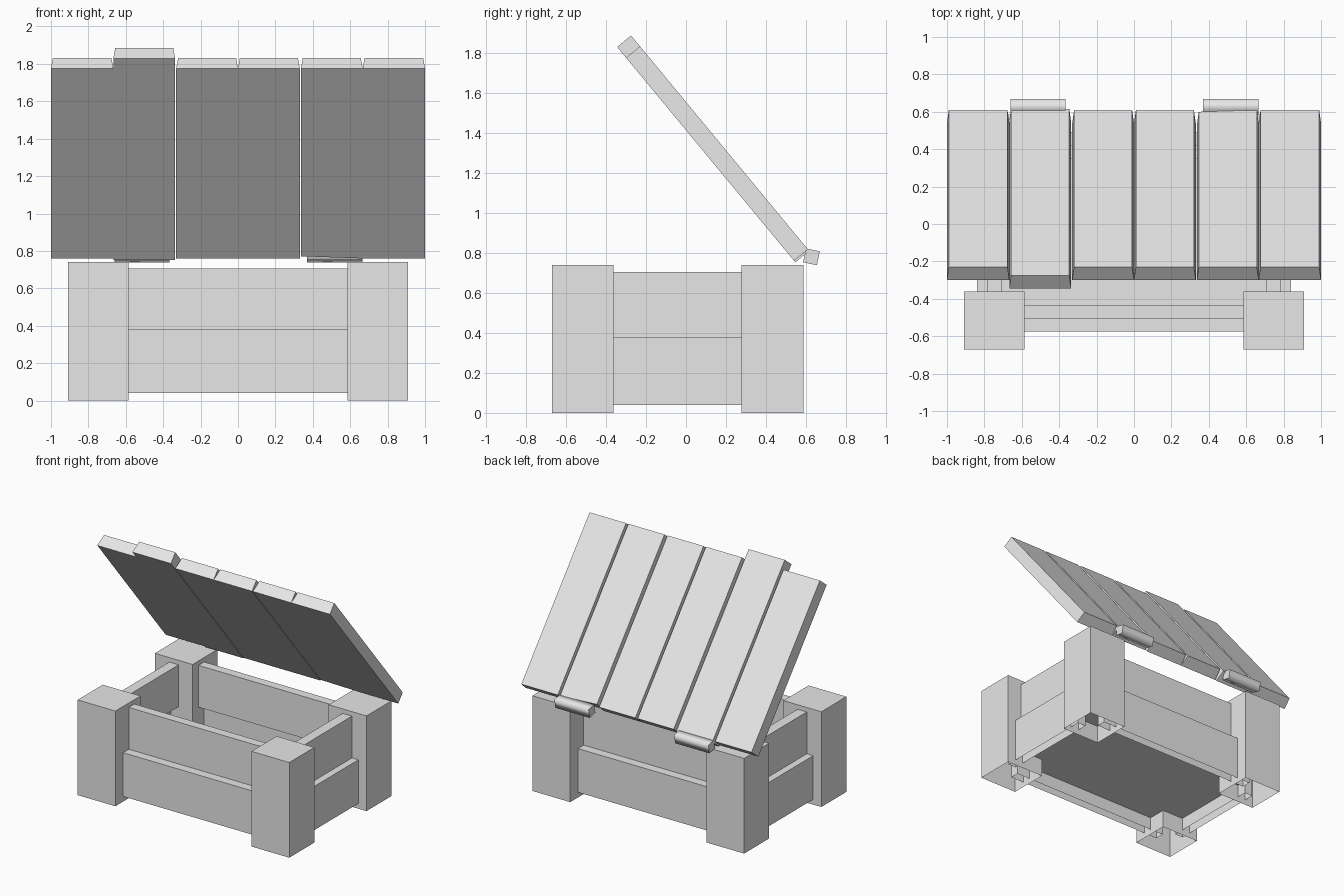
import bpy, bmesh, math
from mathutils import Matrix

cube = bpy.data.objects.get("Cube")
if cube:
    bpy.data.objects.remove(cube)

grey = bpy.data.materials.new("plain_grey")
grey.use_nodes = True
grey.diffuse_color = (0.8, 0.8, 0.8, 1)
grey.node_tree.nodes["Principled BSDF"].inputs["Base Color"].default_value = (0.8, 0.8, 0.8, 1)


def add_object(name, bm):
    mesh = bpy.data.meshes.new(name)
    bm.to_mesh(mesh)
    bm.free()
    mesh.materials.append(grey)
    obj = bpy.data.objects.new(name, mesh)
    bpy.context.collection.objects.link(obj)
    return obj


def box_mesh(lo, hi):
    bm = bmesh.new()
    bmesh.ops.create_cube(bm, size=1)
    for v in bm.verts:
        v.co = [a if c < 0 else b for a, b, c in zip(lo, hi, v.co)]
    return bm


def box(name, lo, hi, open_bottom=True):
    bm = box_mesh(lo, hi)
    if open_bottom:
        bm.normal_update()
        bottom = [f for f in bm.faces if f.normal.z < -0.9]
        bmesh.ops.delete(bm, geom=bottom, context='FACES')
    return add_object(name, bm)


def span(sign, near, far, centre=0.0):
    """Ordered interval between two distances on one side of a centre."""
    return sorted((centre + sign * near, centre + sign * far))


MID = -0.042  # centre of the crate in y

# Corner posts, hollow underneath
for sx, side in ((-1, "right"), (1, "left")):
    for sy, end in ((-1, "front"), (1, "back")):
        x, y = span(sx, 0.585, 0.91), span(sy, 0.32, 0.628, MID)
        box(f"{end}_{side}_post", (x[0], y[0], 0), (x[1], y[1], 0.74))

# Wall planks: the upper row is set back behind the lower row
for row, z0, z1, y_in, y_out, x_in, x_out in (
        ("lower", 0.04, 0.38, 0.463, 0.533, 0.77, 0.84),
        ("upper", 0.38, 0.705, 0.393, 0.463, 0.705, 0.785)):
    hollow = row == "lower"
    for s, end, side in ((-1, "front", "right"), (1, "back", "left")):
        y = span(s, y_in, y_out, MID)
        box(f"{end}_{row}_plank", (-0.7, y[0], z0), (0.7, y[1], z1), hollow)
        x = span(s, x_in, x_out)
        box(f"{side}_{row}_plank", (x[0], MID - 0.4, z0), (x[1], MID + 0.4, z1), hollow)

# Crate floor
box("floor", (-0.77, MID - 0.463, 0.14), (0.77, MID + 0.463, 0.16), False)

# Open lid: six boards with tapered outer faces, one slipped upward
lid = Matrix.Translation((0, 0.54, 0.76)) @ Matrix.Rotation(math.radians(-50.4), 4, 'X')
THICK, LENGTH, WIDTH = 0.09, 1.317, 1 / 3
for i in range(6):
    x0 = -1 + i * WIDTH
    x1 = x0 + WIDTH
    gap_left = 0.003 if i in (2, 4) else 0
    gap_right = 0.003 if i in (1, 3) else 0
    far, near = (LENGTH + 0.07, 0.01) if i == 1 else (LENGTH, 0)
    bm = box_mesh((x0 + gap_left, -far, 0), (x1 - gap_right, near, THICK))
    middle = (x0 + x1) / 2
    for v in bm.verts:
        if v.co.z > 0:
            v.co.x += 0.01 if v.co.x < middle else -0.01
        # One board has a slightly skewed lower end
        if i == 4 and v.co.x < middle and v.co.y > -0.1:
            v.co.y -= 0.015
    bm.transform(lid)
    add_object(f"lid_board_{i + 1}", bm)

# Hinge barrels: four-sided, smooth around, sharp at the caps
for side, x in (("right", -0.513), ("left", 0.517)):
    bm = bmesh.new()
    bmesh.ops.create_cone(bm, cap_ends=True, segments=4, radius1=0.05, radius2=0.05, depth=0.295)
    bm.transform(Matrix.Translation((x, 0.627, 0.78))
                 @ Matrix.Rotation(math.radians(33), 4, 'X')
                 @ Matrix.Rotation(math.pi / 2, 4, 'Y'))
    bm.normal_update()
    for f in bm.faces:
        cap = abs(f.normal.x) > 0.9
        f.smooth = not cap
        if cap:
            for e in f.edges:
                e.smooth = False
    add_object(f"{side}_hinge", bm)
